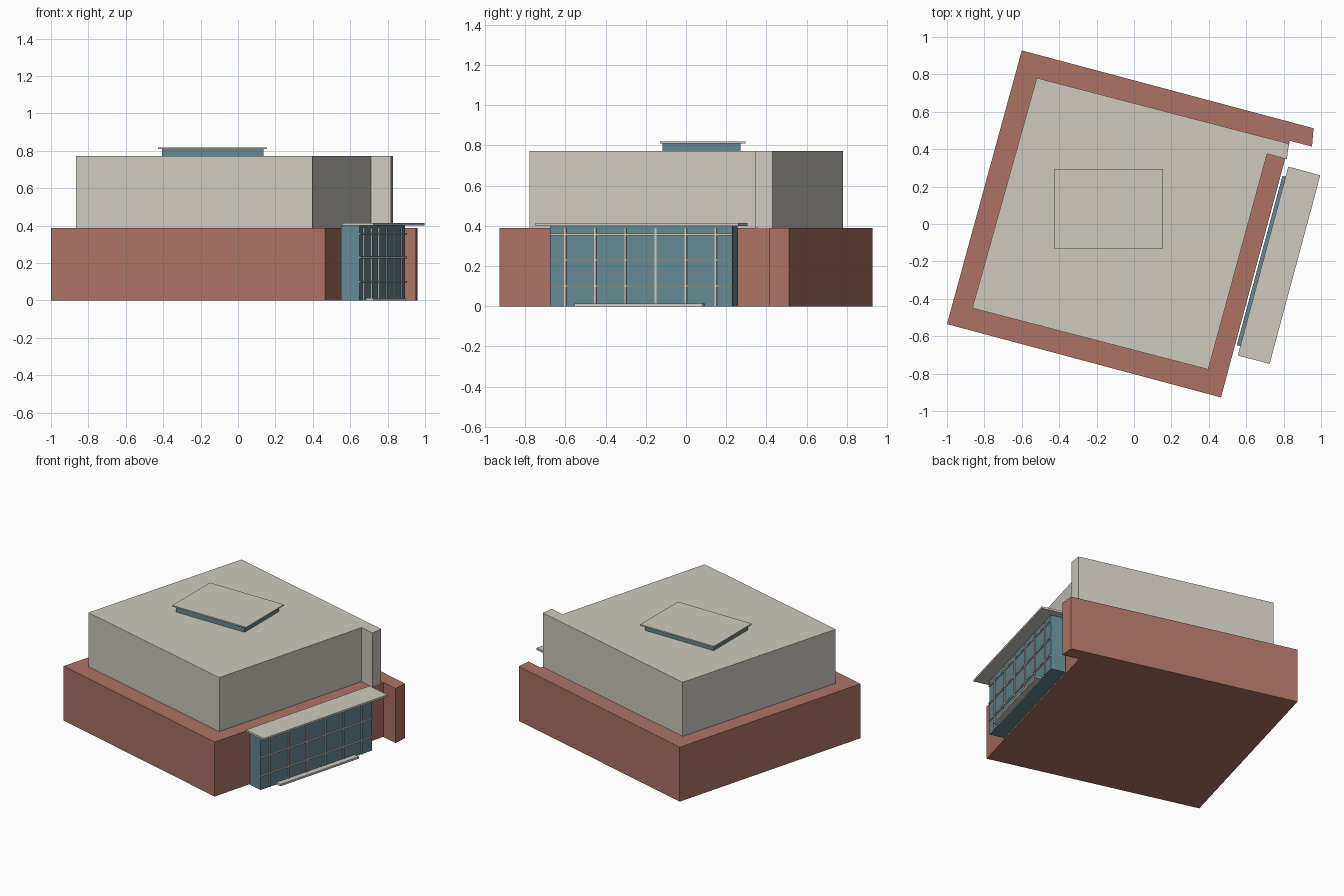
import bpy, bmesh
from mathutils import Vector

if "Cube" in bpy.data.objects:
    bpy.data.objects.remove(bpy.data.objects["Cube"])


def material(name, rgb):
    m = bpy.data.materials.new(name)
    m.diffuse_color = (*rgb, 1)
    m.use_nodes = True
    m.node_tree.nodes["Principled BSDF"].inputs["Base Color"].default_value = m.diffuse_color
    return m


BRICK = material("brick", (0.42, 0.17, 0.13))
CREAM = material("cream", (0.62, 0.59, 0.53))
GLASS = material("glass", (0.13, 0.25, 0.29))


def prism(name, pts, z0, z1, mat):
    """Extrude a counter-clockwise plan outline from z0 to z1."""
    bm = bmesh.new()
    f = bm.faces.new([bm.verts.new((p[0], p[1], z0)) for p in pts])
    up = bmesh.ops.extrude_face_region(bm, geom=[f], use_keep_orig=True)
    verts = [g for g in up["geom"] if isinstance(g, bmesh.types.BMVert)]
    bmesh.ops.translate(bm, verts=verts, vec=(0, 0, z1 - z0))
    bmesh.ops.recalc_face_normals(bm, faces=bm.faces[:])
    me = bpy.data.meshes.new(name)
    bm.to_mesh(me)
    bm.free()
    me.materials.append(mat)
    ob = bpy.data.objects.new(name, me)
    bpy.context.collection.objects.link(ob)
    return ob


def rect(x0, x1, y0, y1):
    return [(x0, y0), (x1, y0), (x1, y1), (x0, y1)]


# Glazed wall frame: u runs along the wall, v points outward
A, B = Vector((0.65, -0.675)), Vector((0.894, 0.23))
U = (B - A).normalized()
V = Vector((U.y, -U.x))
LENGTH = (B - A).length


def strip(u0, u1, v0, v1):
    return [A + U * u + V * v for u, v in ((u0, v0), (u0, v1), (u1, v1), (u1, v0))]


# Brick lower storey with the projecting fin at the back right
prism("lower_storey", [(-1, -0.535), (0.465, -0.927), (0.834, 0.445),
                       (0.952, 0.414), (0.96, 0.512), (-0.6, 0.928)], 0, 0.388, BRICK)

# Set-back upper storey
prism("upper_storey", [(-0.865, -0.45), (0.397, -0.778), (0.712, 0.375),
                       (0.817, 0.346), (0.828, 0.43), (-0.52, 0.781)], 0.388, 0.773, CREAM)

# Roof light and its lid
prism("roof_light", rect(-0.407, 0.135, -0.118, 0.27), 0.773, 0.81, GLASS)
prism("roof_light_lid", rect(-0.427, 0.155, -0.13, 0.295), 0.81, 0.819, CREAM)

# Glazed entrance, canopy and step
prism("entrance_glass", strip(0, LENGTH, -0.104, 0), 0, 0.4, GLASS)
prism("canopy", [(0.555, -0.703), (0.725, -0.748), (0.996, 0.26), (0.825, 0.307)],
      0.4, 0.414, CREAM)
prism("entrance_step", strip(0.135, 0.795, 0, 0.04), 0, 0.014, CREAM)

# Glazing bars
for i in range(6):
    u = 0.078 + i * 0.155
    prism(f"vertical_bar_{i + 1}", strip(u - 0.005, u + 0.005, 0, 0.007), 0, 0.39, CREAM)
for i, z in enumerate((0.1, 0.23, 0.357)):
    prism(f"horizontal_bar_{i + 1}", strip(0, LENGTH, 0, 0.009), z - 0.005, z + 0.005, CREAM)
